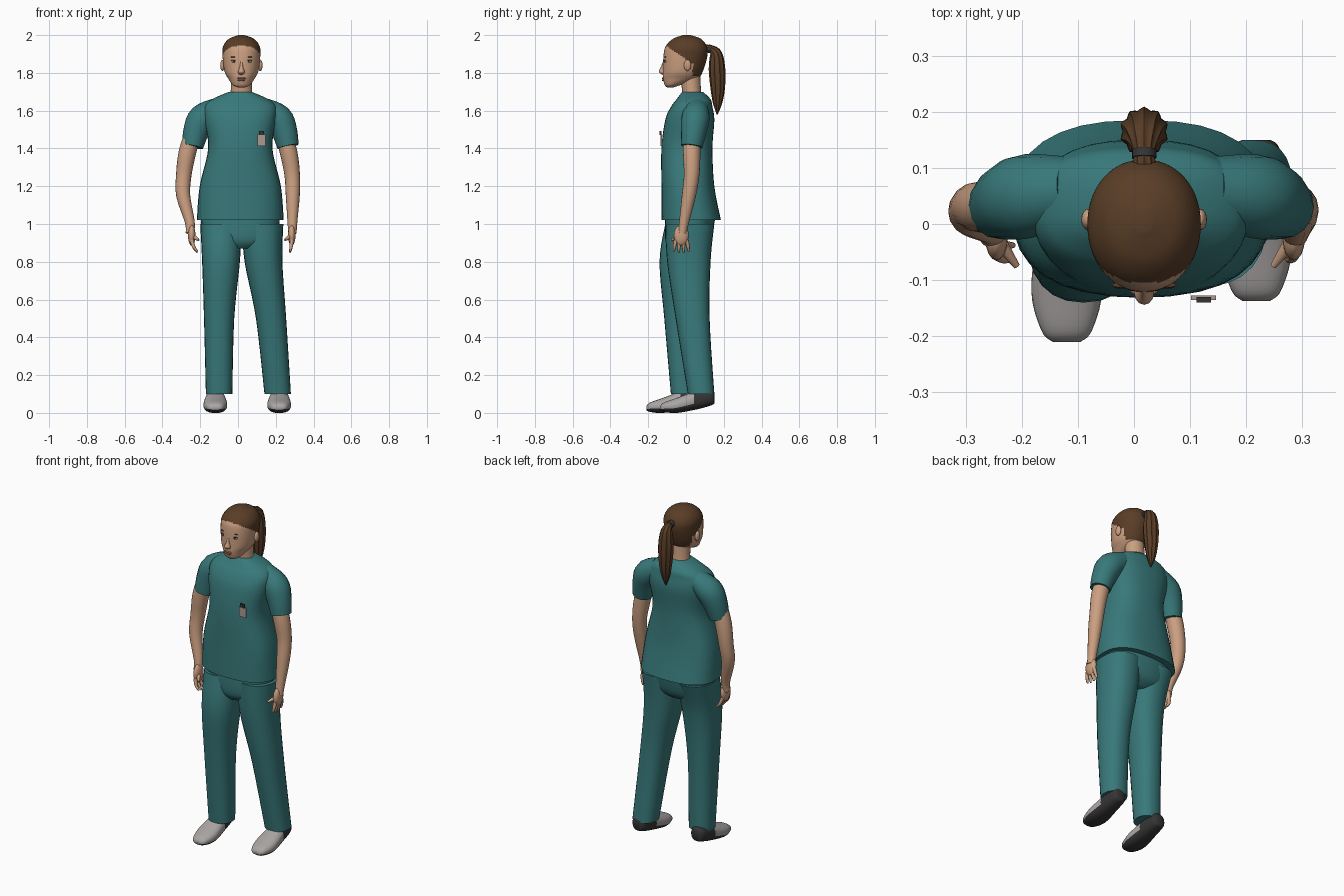
import bpy, bmesh, math
from mathutils import Vector

if "Cube" in bpy.data.objects:
    bpy.data.objects.remove(bpy.data.objects["Cube"])

BODY_X, HEAD_X = .012, .018


def material(name, *rgb):
    mat = bpy.data.materials.new(name)
    mat.use_nodes = True
    mat.diffuse_color = (*rgb, 1)
    shader = next(node for node in mat.node_tree.nodes if node.type == 'BSDF_PRINCIPLED')
    shader.inputs["Base Color"].default_value = (*rgb, 1)
    return mat


TEAL = material("teal cloth", .04, .19, .195)
SKIN = material("skin", .6, .35, .22)
HAIR = material("brown hair", .1, .047, .02)
SHOE = material("grey shoe", .4, .38, .37)
DARK = material("dark rubber", .035, .035, .035)
BADGE = material("badge card", .42, .31, .28)
LIPS = material("lips", .42, .19, .14)
EYE = material("eye white", .6, .55, .5)


def spline(rows, steps):
    """Pass a smooth curve through rows of numbers."""
    rows = [Vector(row) for row in rows]
    padded = [rows[0], *rows, rows[-1]]
    points = []
    for before, start, end, after in zip(padded, rows, rows[1:], padded[3:]):
        leave, arrive = (end - before) / 2, (after - start) / 2
        for step in range(steps):
            t = step / steps
            ease = t * t * (3 - 2 * t)
            points.append(start.lerp(end, ease) + leave * t * (1 - t) ** 2
                          - arrive * t * t * (1 - t))
    return points + [rows[-1]]


def finish(name, bm, materials, rule=None):
    bmesh.ops.recalc_face_normals(bm, faces=bm.faces)
    bm.normal_update()
    if rule:
        for face in bm.faces:
            face.material_index = int(rule(face.calc_center_median(), face.normal))
    mesh = bpy.data.meshes.new(name)
    bm.to_mesh(mesh)
    bm.free()
    for mat in materials:
        mesh.materials.append(mat)
    part = bpy.data.objects.new(name, mesh)
    bpy.context.collection.objects.link(part)
    bpy.ops.object.select_all(action='DESELECT')
    part.select_set(True)
    bpy.context.view_layer.objects.active = part
    bpy.ops.object.shade_smooth_by_angle(angle=math.radians(50))


def outline(sides, power=2, ridge=0):
    """Unit rounded outline, optionally ridged."""
    for i in range(sides):
        angle = math.tau * i / sides
        bump = 1 + ridge * math.cos(angle * sides / 4)
        yield [bump * math.copysign(abs(v) ** (2 / power), v)
               for v in (math.cos(angle), math.sin(angle))]


def bridge(name, rings, materials, rule=None):
    bm = bmesh.new()
    loops = [[bm.verts.new(point) for point in ring] for ring in rings]
    for low, high in zip(loops, loops[1:]):
        for i in range(len(low)):
            bm.faces.new((low[i - 1], low[i], high[i], high[i - 1]))
    bm.faces.new(loops[0])
    bm.faces.new(loops[-1])
    finish(name, bm, materials, rule)


def loft(name, rows, *materials, sides=24, steps=5, power=2, along_y=False, rule=None):
    """Each row: position, centre x, half width, then the two limits of the other axis."""
    rings = []
    for position, middle, half, low, high in spline(rows, steps):
        ring = []
        for c, s in outline(sides, power):
            x, other = middle + c * half, (low + high + s * (high - low)) / 2
            ring.append((x, position, other) if along_y else (x, other, position))
        rings.append(ring)
    bridge(name, rings, materials, rule)


def tube(name, rows, mat, sides=16, steps=4, reference=(0, 1, 0), ridge=0):
    """Each row: centre and radius."""
    rows = spline(rows, steps)
    centres = [row.xyz for row in rows]
    reference, rings = Vector(reference), []
    for i, row in enumerate(rows):
        along = (centres[min(i + 1, len(rows) - 1)] - centres[max(i - 1, 0)]).normalized()
        across = reference.cross(along).normalized()
        over = along.cross(across)
        rings.append([centres[i] + (across * c + over * s) * row.w
                      for c, s in outline(sides, ridge=ridge)])
    bridge(name, rings, [mat])


def solid(name, location, size, mat, boxy=False):
    """A ball sized by its radii, or a box sized by its sides."""
    bm = bmesh.new()
    if boxy:
        bmesh.ops.create_cube(bm, size=1)
    else:
        bmesh.ops.create_uvsphere(bm, u_segments=16, v_segments=10, radius=1)
    bmesh.ops.scale(bm, vec=size, verts=bm.verts)
    bmesh.ops.translate(bm, vec=location, verts=bm.verts)
    finish(name, bm, [mat])


# Shirt and trouser seat
loft("shirt", [(z, BODY_X, half, front, back) for z, half, front, back in (
    (1.02, .23, -.13, .185), (1.2, .215, -.13, .15), (1.4, .17, -.13, .14),
    (1.55, .19, -.11, .15), (1.62, .19, -.08, .14), (1.66, .15, -.05, .13),
    (1.7, .06, -.02, .09))], TEAL, sides=32, power=2.5)
loft("trouser_seat", [(.87, BODY_X, .07, -.08, .08), (.92, BODY_X, .19, -.11, .13),
                      (1.06, BODY_X, .21, -.11, .16)], TEAL, power=2.4)

# Trouser legs share heights, widths and depths; each has its own stride
JOINTS = (1, .11, .26), (.8, .1, .23), (.5, .08, .18), (.1, .07, .14)
STRIDES = {"right": ((-.09, -.11), (-.09, -.14), (-.1, -.115), (-.1, -.08)),
           "left": ((.13, -.11), (.135, -.1), (.175, -.055), (.21, .01))}
for side, stride in STRIDES.items():
    loft(side + "_trouser_leg",
         [(z, x, half, front, front + depth)
          for (z, half, depth), (x, front) in zip(JOINTS, stride)], TEAL, power=2.3)

# Shoes with dark heels and soles
for side, x, toe in ("right", -.12, -.21), ("left", .218, -.137):
    loft(side + "_shoe",
         [(toe + offset, x, half, low, high) for offset, half, low, high in (
             (0, .025, .015, .035), (.02, .045, .005, .055), (.09, .063, 0, .08),
             (.2, .052, .02, .12), (.27, .042, .04, .125), (.287, .025, .05, .11))],
         SHOE, DARK, power=2.4, along_y=True,
         rule=lambda centre, normal: centre.y > toe + .18 or normal.z < -.35)

# Sleeves, arms and hands
for side, s, hand_x, curl in ("right", -1, -.255, .03), ("left", 1, .288, .01):
    tube(side + "_sleeve", [
        (BODY_X + s * x, y, z, radius) for x, y, z, radius in (
            (.12, .06, 1.61, .06), (.2, .05, 1.56, .075),
            (.234, .04, 1.49, .068), (.253, .03, 1.41, .057))], TEAL)
    tube(side + "_arm", [
        (s * .245, .03, 1.46, .045), (s * .27, .03, 1.37, .046),
        (s * .287, .03, 1.26, .041), (s * .29, .015, 1.15, .037),
        (hand_x, -.01, 1.01, .026), (hand_x, -.02, .95, .022)], SKIN)
    palm = Vector((hand_x - s * curl / 3, -.025, .94))
    solid(side + "_palm", palm, (.02, .04, .055), SKIN)
    for i in range(4):
        spread = i - 1.5
        knuckle = palm + Vector((0, spread * .019, -.025))
        bend = knuckle + Vector((-s * curl / 3, spread * .005, -.035))
        tip = knuckle + Vector((-s * curl, spread * .007, -.07 + abs(spread) * .007))
        tube(f"{side}_finger_{i + 1}",
             [(*knuckle, .011), (*bend, .009), (*tip, .005)], SKIN, sides=8)
    thumb_tip = palm + Vector((-s * .036, -.05, -.025))
    tube(side + "_thumb", [(*palm.lerp(thumb_tip, t), .015 - t * .009)
                           for t in (.1, .6, 1)], SKIN, sides=8)

# Neck and head, with the scalp above the hairline
loft("neck", [(1.62, HEAD_X, .07, -.01, .09), (1.7, HEAD_X, .057, -.02, .08),
              (1.8, HEAD_X, .054, -.03, .075)], SKIN)
loft("head", [(z, HEAD_X, half, front, back) for z, half, front, back in (
    (1.722, .015, -.098, -.07), (1.735, .045, -.112, -.03), (1.77, .07, -.122, .06),
    (1.81, .09, -.122, .09), (1.89, .1, -.119, .113), (1.94, .097, -.108, .11),
    (1.98, .067, -.07, .08), (2, .015, -.015, .025))],
     SKIN, HAIR, sides=56, steps=8, power=2.1,
     rule=lambda centre, normal:
     centre.z > (1.785 if centre.y > .035 else 1.87 - .7 * centre.y))

# Face
loft("nose", [(1.79, HEAD_X, .012, -.124, -.1), (1.805, HEAD_X, .018, -.144, -.1),
              (1.83, HEAD_X, .01, -.134, -.1), (1.868, HEAD_X, .006, -.119, -.1)],
     SKIN, sides=12)
solid("upper_lip", (HEAD_X, -.12, 1.771), (.024, .008, .005), LIPS)
solid("lower_lip", (HEAD_X, -.119, 1.762), (.02, .009, .006), LIPS)
for side, s in ("right", -1), ("left", 1):
    x = HEAD_X + s * .038
    solid(side + "_eye", (x, -.108, 1.86), (.015, .006, .006), EYE)
    solid(side + "_iris", (x, -.112, 1.86), (.006, .004, .006), DARK)
    solid(side + "_eyelashes", (x, -.11, 1.867), (.017, .006, .002), DARK)
    solid(side + "_eyebrow", (x, -.109, 1.884), (.02, .005, .003), HAIR)
    solid(side + "_ear", (HEAD_X + s * .1, .008, 1.84), (.012, .019, .03), SKIN)

# Ponytail and its band
tube("ponytail", [(HEAD_X, y, z, radius) for y, z, radius in (
    (.09, 1.925, .024), (.128, 1.928, .018), (.158, 1.9, .031), (.164, 1.82, .041),
    (.168, 1.72, .036), (.167, 1.64, .023), (.165, 1.58, .003))],
     HAIR, sides=40, reference=(1, 0, 0), ridge=.07)
tube("hair_band", [(HEAD_X, .118, 1.929, .022), (HEAD_X, .132, 1.926, .022)],
     DARK, steps=1, reference=(1, 0, 0))

# Badge clipped to the chest
solid("badge", (.124, -.131, 1.444), (.044, .008, .06), BADGE, boxy=True)
solid("badge_clip", (.124, -.135, 1.482), (.026, .009, .022), DARK, boxy=True)
